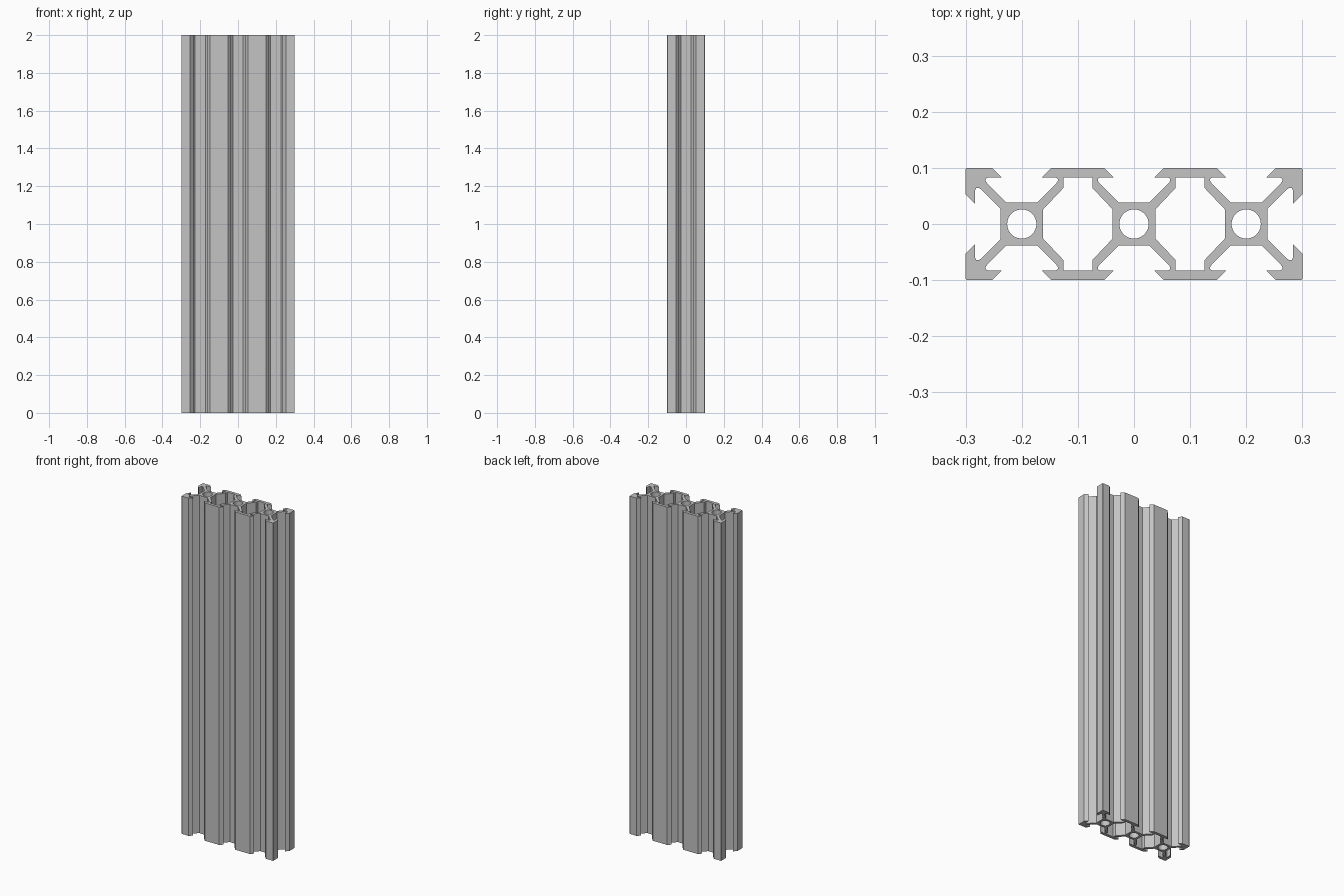
import bpy
import bmesh
from math import cos, sin, pi

cube = bpy.data.objects.get("Cube")
if cube:
    bpy.data.objects.remove(cube, do_unlink=True)

HEIGHT = 2.0
UNITS = (-0.2, 0.0, 0.2)    # centres of the three square cells
BORE = 0.026

# Half of one slot: floor, spoke flank, rounded pocket, lip, bevelled mouth
SLOT = [(0.027, 0.038), (0.062, 0.073), (0.0645, 0.077), (0.064, 0.081),
        (0.060, 0.083), (0.036, 0.083), (0.053, 0.1)]

# Quarter of the closed cavity between two cells
CAVITY = [(0.062, 0.026), (0.026, 0.064), (0.026, 0.083)]


def outer_outline():
    """Back slots and right-end slot, then the same turned half a circle."""
    half = []
    for cx in UNITS:
        half += [(cx - x, y) for x, y in reversed(SLOT)]
        half += [(cx + x, y) for x, y in SLOT]
    half += [(0.298, 0.1), (0.3, 0.098)]
    half += [(0.2 + y, x) for x, y in reversed(SLOT)]
    half += [(0.2 + y, -x) for x, y in SLOT]
    half += [(0.3, -0.098), (0.298, -0.1)]
    return half + [(-x, -y) for x, y in half]


def cavity_outline(cx):
    right = CAVITY[::-1] + [(x, -y) for x, y in CAVITY]
    return [(cx + x, y) for x, y in right] + [(cx - x, -y) for x, y in right]


def bore_outline(cx, sides=48):
    return [(cx + BORE * cos(2 * pi * i / sides), BORE * sin(2 * pi * i / sides))
            for i in range(sides)]


# Filled, extruded section with through holes
curve = bpy.data.curves.new("slotted_rail", "CURVE")
curve.dimensions = "2D"
curve.fill_mode = "BOTH"
curve.extrude = HEIGHT / 2
loops = [outer_outline()]
loops += [cavity_outline(cx) for cx in (-0.1, 0.1)]
loops += [bore_outline(cx) for cx in UNITS]
for loop in loops:
    spline = curve.splines.new("POLY")
    spline.points.add(len(loop) - 1)
    for point, (x, y) in zip(spline.points, loop):
        point.co = (x, y, 0, 1)
    spline.use_cyclic_u = True

rail = bpy.data.objects.new("slotted_rail", curve)
bpy.context.collection.objects.link(rail)
rail.location.z = HEIGHT / 2
bpy.ops.object.select_all(action="DESELECT")
rail.select_set(True)
bpy.context.view_layer.objects.active = rail
bpy.ops.object.convert(target="MESH")
rail = bpy.context.object

# Weld caps to walls
bm = bmesh.new()
bm.from_mesh(rail.data)
bmesh.ops.remove_doubles(bm, verts=bm.verts, dist=0.0001)
bmesh.ops.recalc_face_normals(bm, faces=bm.faces)
bm.to_mesh(rail.data)
bm.free()

# Plain aluminium
grey = (0.55, 0.55, 0.55, 1)
metal = bpy.data.materials.new("aluminium_grey")
metal.use_nodes = True
metal.diffuse_color = grey
metal.node_tree.nodes["Principled BSDF"].inputs["Base Color"].default_value = grey
rail.data.materials.clear()
rail.data.materials.append(metal)
bpy.ops.object.shade_smooth_by_angle(angle=pi / 9)
